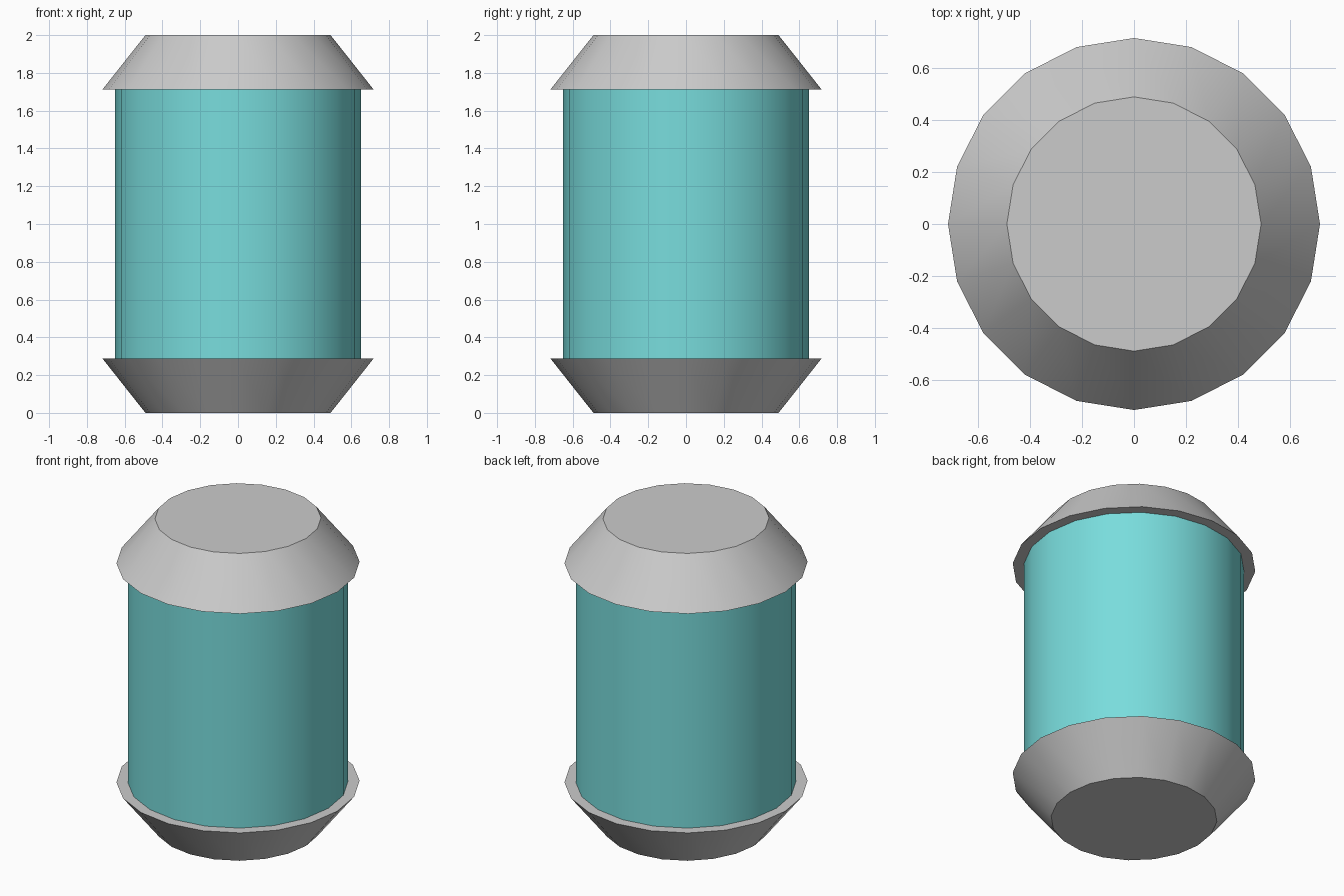
import bpy, math

if "Cube" in bpy.data.objects:
    bpy.data.objects.remove(bpy.data.objects["Cube"])

SIDES = 20


def frustum(name, r_bottom, r_top, z0, z1):
    """Closed 20-sided drum with a corner on each axis, smooth round its side."""
    bpy.ops.mesh.primitive_cone_add(vertices=SIDES, radius1=r_bottom, radius2=r_top,
                                    depth=z1 - z0, location=(0, 0, (z0 + z1) / 2))
    obj = bpy.context.object
    obj.name = name
    bpy.ops.object.shade_smooth_by_angle(angle=math.radians(30))
    return obj


# Grey flared end caps
frustum("bottom_cap", 0.49, 0.717, 0.0, 0.287)
frustum("top_cap", 0.717, 0.49, 1.713, 2.0)

# Turquoise barrel between the caps
body = frustum("canister_body", 0.65, 0.65, 0.287, 1.713)
turquoise = bpy.data.materials.new("turquoise")
turquoise.diffuse_color = (0.19, 0.72, 0.72, 1)
turquoise.use_nodes = True
turquoise.node_tree.nodes["Principled BSDF"].inputs["Base Color"].default_value = turquoise.diffuse_color
body.data.materials.append(turquoise)
